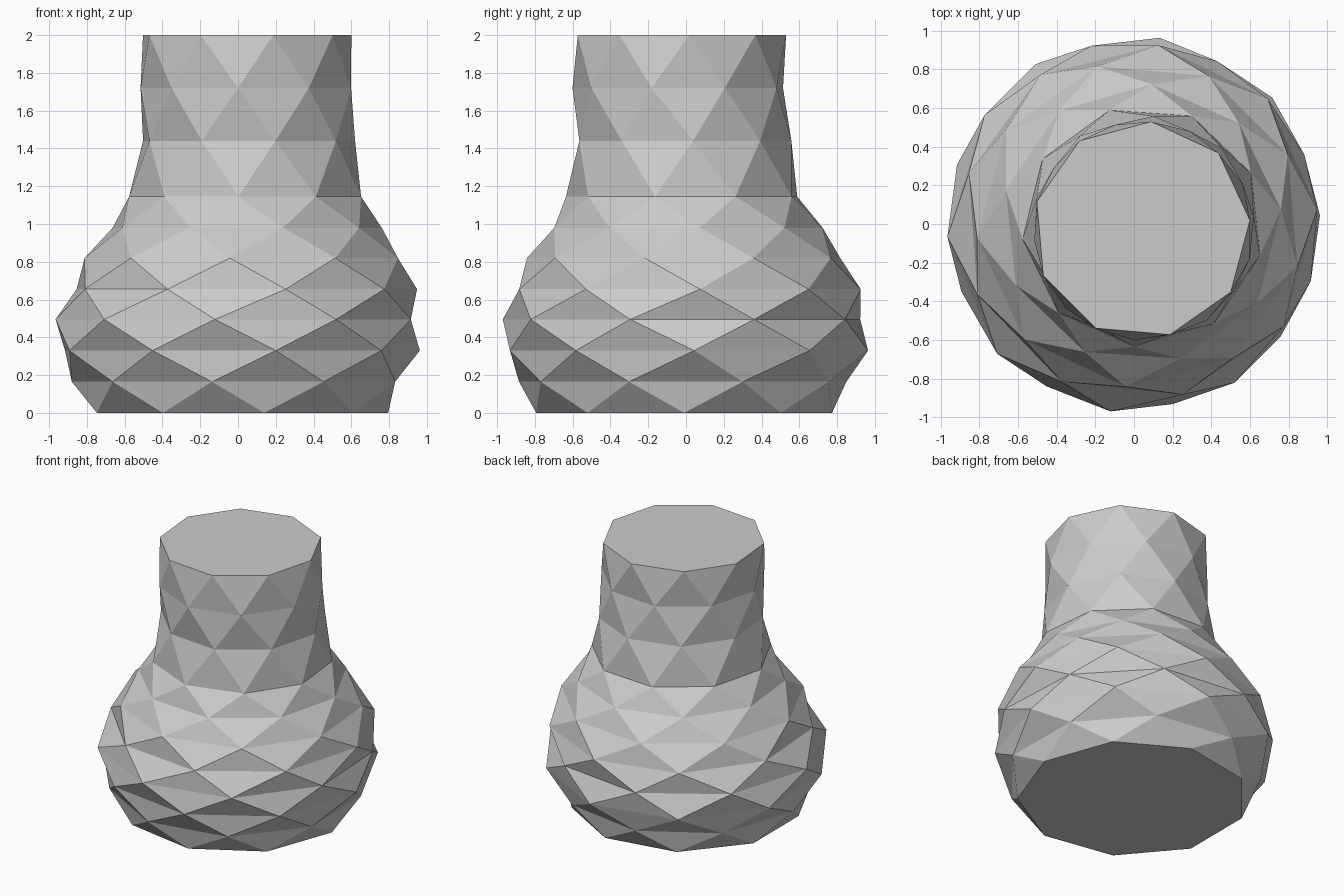
import bpy, bmesh, math

if "Cube" in bpy.data.objects:
    bpy.data.objects.remove(bpy.data.objects["Cube"])

SIDES = 9
# ring profile: height, radius, centre x, centre y, phase in degrees from the front
RINGS = [
    (0.00, 0.795, 0.00, -0.01, 10),
    (0.165, 0.88, 0.00, -0.015, 31),
    (0.33, 0.963, 0.00, 0.01, 12),
    (0.495, 0.962, -0.005, -0.015, 33),
    (0.655, 0.92, 0.03, 0.01, 14),
    (0.82, 0.845, 0.03, 0.00, 35),
    (0.98, 0.725, 0.04, 0.00, 16),
    (1.145, 0.625, 0.045, -0.012, 36),
    (1.44, 0.572, 0.05, -0.012, 15),
    (1.72, 0.568, 0.05, -0.035, 35),
    (2.00, 0.562, 0.04, -0.03, 15),
]

clay = bpy.data.materials.new("grey_clay")
clay.diffuse_color = (0.6, 0.6, 0.6, 1)
clay.use_nodes = True
clay.node_tree.nodes["Principled BSDF"].inputs["Base Color"].default_value = clay.diffuse_color

bm = bmesh.new()


def add_ring(z, r, cx, cy, phase):
    angles = [math.radians(phase + 360 / SIDES * k) for k in range(SIDES)]
    return [bm.verts.new((cx + r * math.sin(a), cy - r * math.cos(a), z)) for a in angles]


rings = [add_ring(*row) for row in RINGS]

# triangle bands between rings that are offset by half a side
for i in range(len(rings) - 1):
    low, high = rings[i], rings[i + 1]
    shift = i % 2  # odd rings sit half a step ahead of even ones
    for k in range(SIDES):
        n = (k + 1) % SIDES
        if shift == 0:
            bm.faces.new((low[k], low[n], high[k]))
            bm.faces.new((low[n], high[n], high[k]))
        else:
            bm.faces.new((low[k], high[n], high[k]))
            bm.faces.new((low[k], low[n], high[n]))

# flat base and flat closed top
bm.faces.new(rings[0][::-1])
bm.faces.new(rings[-1])
bmesh.ops.recalc_face_normals(bm, faces=bm.faces)

mesh = bpy.data.meshes.new("vase_body")
bm.to_mesh(mesh)
bm.free()
mesh.materials.append(clay)
vase = bpy.data.objects.new("vase_body", mesh)
bpy.context.collection.objects.link(vase)
